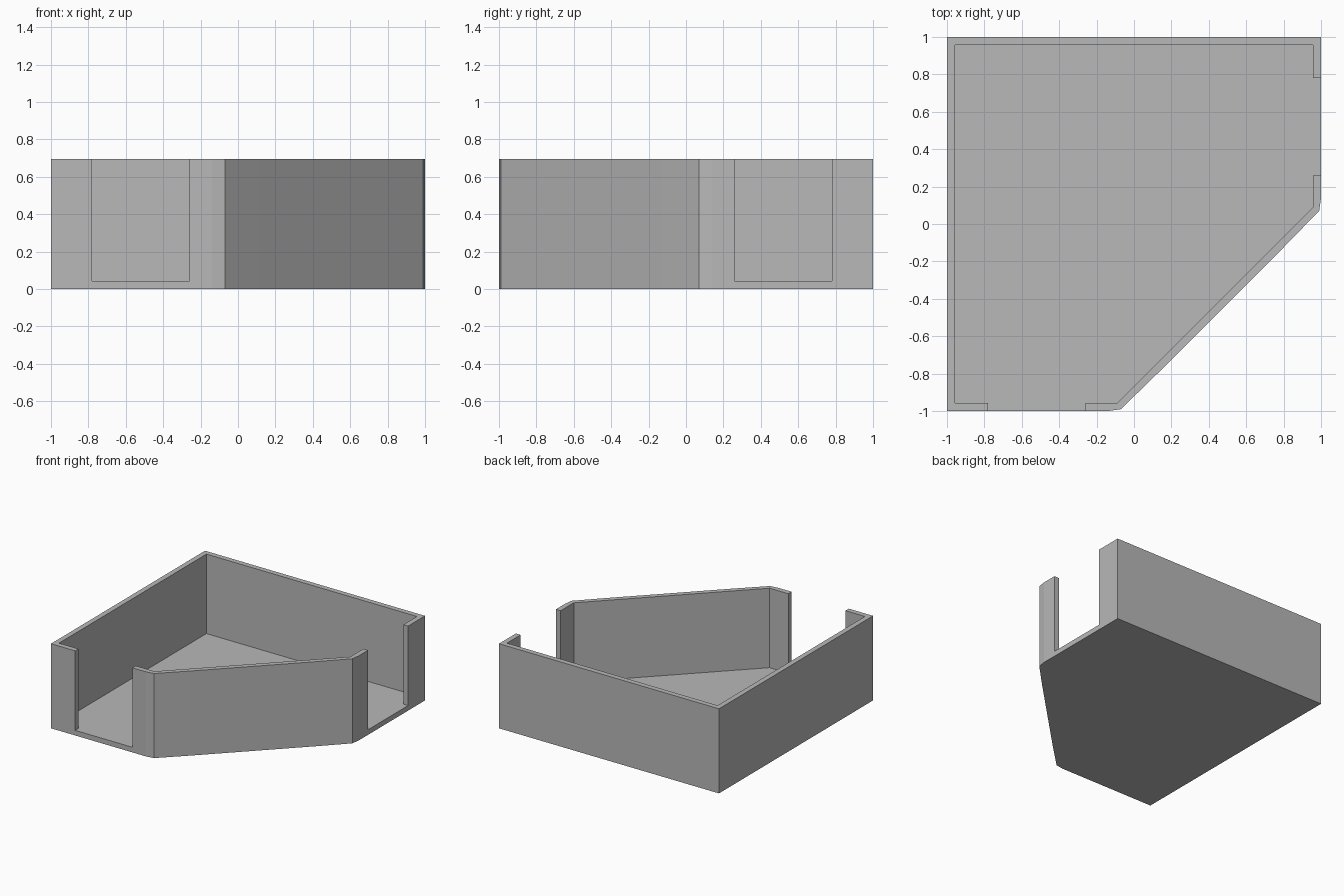
import bpy
import bmesh

cube = bpy.data.objects.get("Cube")
if cube:
    bpy.data.objects.remove(cube, do_unlink=True)

HEIGHT = 0.695
FLOOR = 0.042
INNER = 0.957

grey = bpy.data.materials.new("plain_grey")
grey.use_nodes = True
colour = (0.48, 0.48, 0.48, 1)
grey.diffuse_color = colour
grey.node_tree.nodes["Principled BSDF"].inputs["Base Color"].default_value = colour


def mirrored(half):
    """Complete an outline that is symmetric across the diagonal y = -x."""
    return half + [(-y, -x) for x, y in reversed(half)]


def prism(name, outline, z0, z1):
    bm = bmesh.new()
    base = bm.faces.new([bm.verts.new((x, y, z0)) for x, y in outline])
    top = bmesh.ops.extrude_face_region(bm, geom=[base])["geom"]
    verts = [g for g in top if isinstance(g, bmesh.types.BMVert)]
    bmesh.ops.translate(bm, verts=verts, vec=(0, 0, z1 - z0))
    bmesh.ops.recalc_face_normals(bm, faces=bm.faces)
    mesh = bpy.data.meshes.new(name)
    bm.to_mesh(mesh)
    bm.free()
    mesh.materials.append(grey)
    obj = bpy.data.objects.new(name, mesh)
    bpy.context.collection.objects.link(obj)
    return obj


def carve(target, cutter):
    mod = target.modifiers.new(cutter.name, "BOOLEAN")
    mod.operation = "DIFFERENCE"
    mod.solver = "EXACT"
    mod.object = cutter
    cutter.hide_render = True
    cutter.hide_viewport = True


# Tray body: square with one corner cut off, slightly bowed diagonal wall
corner = [(1, 1), (1, 0.14), (0.99, 0.07), (0.8, -0.125)]
tray = prism("tray", mirrored(corner) + [(-1, 1)], 0, HEIGHT)

# Hollow interior
inside = [(INNER, INNER), (INNER, 0.09)]
carve(tray, prism("interior_cutter", mirrored(inside) + [(-INNER, INNER)], FLOOR, HEIGHT + 0.2))

# Doorway through the right wall, and its mirror through the front wall
door = [(0.9, 0.26), (1.1, 0.26), (1.1, 0.78), (0.9, 0.78)]
carve(tray, prism("side_doorway_cutter", door, FLOOR, HEIGHT + 0.3))
carve(tray, prism("front_doorway_cutter", [(-y, -x) for x, y in door], FLOOR, HEIGHT + 0.3))
